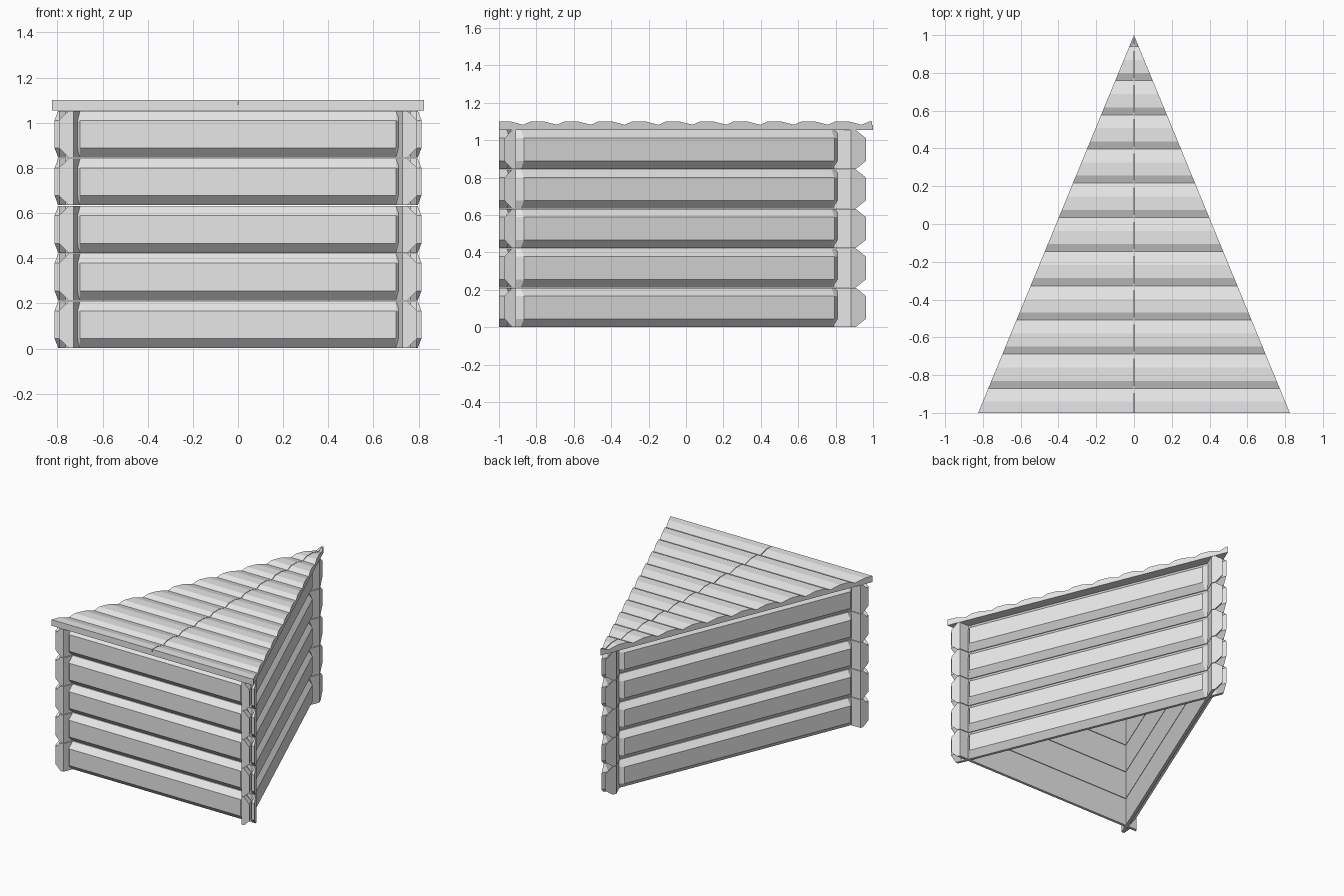
import bpy, bmesh
from mathutils import Vector

if "Cube" in bpy.data.objects:
    bpy.data.objects.remove(bpy.data.objects["Cube"])

W, TOP, PITCH = 0.825, 1.055, 0.211        # half width, wall height, log height
N = Vector((2, W, 0)).normalized()         # outward direction of the right wall
EDGES = [(Vector((0, 1, 0)), N),
         (Vector((0, 1, 0)), Vector((-N.x, N.y, 0))),
         (Vector((0, -1, 0)), Vector((0, -1, 0)))]

grey = bpy.data.materials.new("light_grey")
grey.diffuse_color = (0.8, 0.8, 0.8, 1)
grey.use_nodes = True
grey.node_tree.nodes["Principled BSDF"].inputs["Base Color"].default_value = grey.diffuse_color


def clip(bm, co, no):
    """Cut away everything beyond a plane and close the cut."""
    geom = bm.verts[:] + bm.edges[:] + bm.faces[:]
    bmesh.ops.bisect_plane(bm, geom=geom, plane_co=co, plane_no=no,
                           clear_outer=True, dist=1e-5)
    rim = [e for e in bm.edges if e.is_boundary]
    if rim:
        bmesh.ops.holes_fill(bm, edges=rim, sides=0)


def loft(bm, rings):
    """Closed solid through a row of matching rings."""
    rows = [[bm.verts.new(p) for p in ring] for ring in rings]
    n = len(rows[0])
    for a, b in zip(rows, rows[1:]):
        for i in range(n):
            j = (i + 1) % n
            bm.faces.new((a[i], a[j], b[j], b[i]))
    bm.faces.new(rows[0][::-1])
    bm.faces.new(rows[-1])
    bmesh.ops.recalc_face_normals(bm, faces=bm.faces[:])


def finish(name, parts):
    """Merge the part meshes into one named object."""
    out = bmesh.new()
    for bm in parts:
        bmesh.ops.recalc_face_normals(bm, faces=bm.faces[:])
        tmp = bpy.data.meshes.new("tmp")
        bm.to_mesh(tmp)
        out.from_mesh(tmp)
        bpy.data.meshes.remove(tmp)
        bm.free()
    mesh = bpy.data.meshes.new(name)
    out.to_mesh(mesh)
    out.free()
    mesh.materials.append(grey)
    obj = bpy.data.objects.new(name, mesh)
    bpy.context.collection.objects.link(obj)


def wall(name, base, normal, stations):
    """Five stacked half logs with notched ends, trimmed to the triangle."""
    thin, thick = 0.02, 0.06
    logs = []
    for k in range(5):
        z0, z1 = k * PITCH + 0.002, (k + 1) * PITCH - 0.002
        rings = []
        for t, full in stations:
            p = base(t)
            d = thick if full else thin + 0.002
            shape = [(0, z0), (thin, z0), (d, z0 + 0.042),
                     (d, z1 - 0.042), (thin, z1), (0, z1)]
            rings.append([p + normal * o + Vector((0, 0, z)) for o, z in shape])
        bm = bmesh.new()
        loft(bm, rings)
        for co, no in EDGES:
            clip(bm, co, no)
        logs.append(bm)
    finish(name, logs)


# Front wall
half = [(0.70, 1), (0.73, 0), (0.765, 0), (0.79, 1), (1.0, 1)]
wall("front_wall", lambda x: Vector((x, -0.91, 0)), Vector((0, -1, 0)),
     [(-x, f) for x, f in reversed(half)] + half)

# Side walls
side = [(-1.2, 1), (-0.965, 1), (-0.945, 0), (-0.92, 0), (-0.89, 1),
        (0.77, 1), (0.81, 0), (0.85, 0), (0.89, 1), (1.1, 1)]
for name, s in (("right_wall", 1), ("left_wall", -1)):
    wall(name, lambda y: Vector((s * (W / 2 * (1 - y) - 0.097), y, 0)),
         Vector((s * N.x, N.y, 0)), side)

# Roof slab
bm = bmesh.new()
loft(bm, [[(-W, -1, z), (W, -1, z), (0, 1, z)] for z in (TOP, 1.08)])
finish("roof_slab", [bm])

# Roof logs, split along the middle
boards = []
for i in range(-1, 11):
    y = -0.87 + 0.181 * i
    shape = [(y, 1.078), (y, 1.082), (y + 0.04, 1.10), (y + 0.11, 1.10),
             (y + 0.181, 1.082), (y + 0.181, 1.078)]
    for s in (-1, 1):
        bm = bmesh.new()
        loft(bm, [[(s * x, py, pz) for py, pz in shape] for x in (0.002, 1.0)])
        for co, no in EDGES:
            clip(bm, co, no)
        if bm.faces:
            boards.append(bm)
        else:
            bm.free()
finish("roof_logs", boards)
